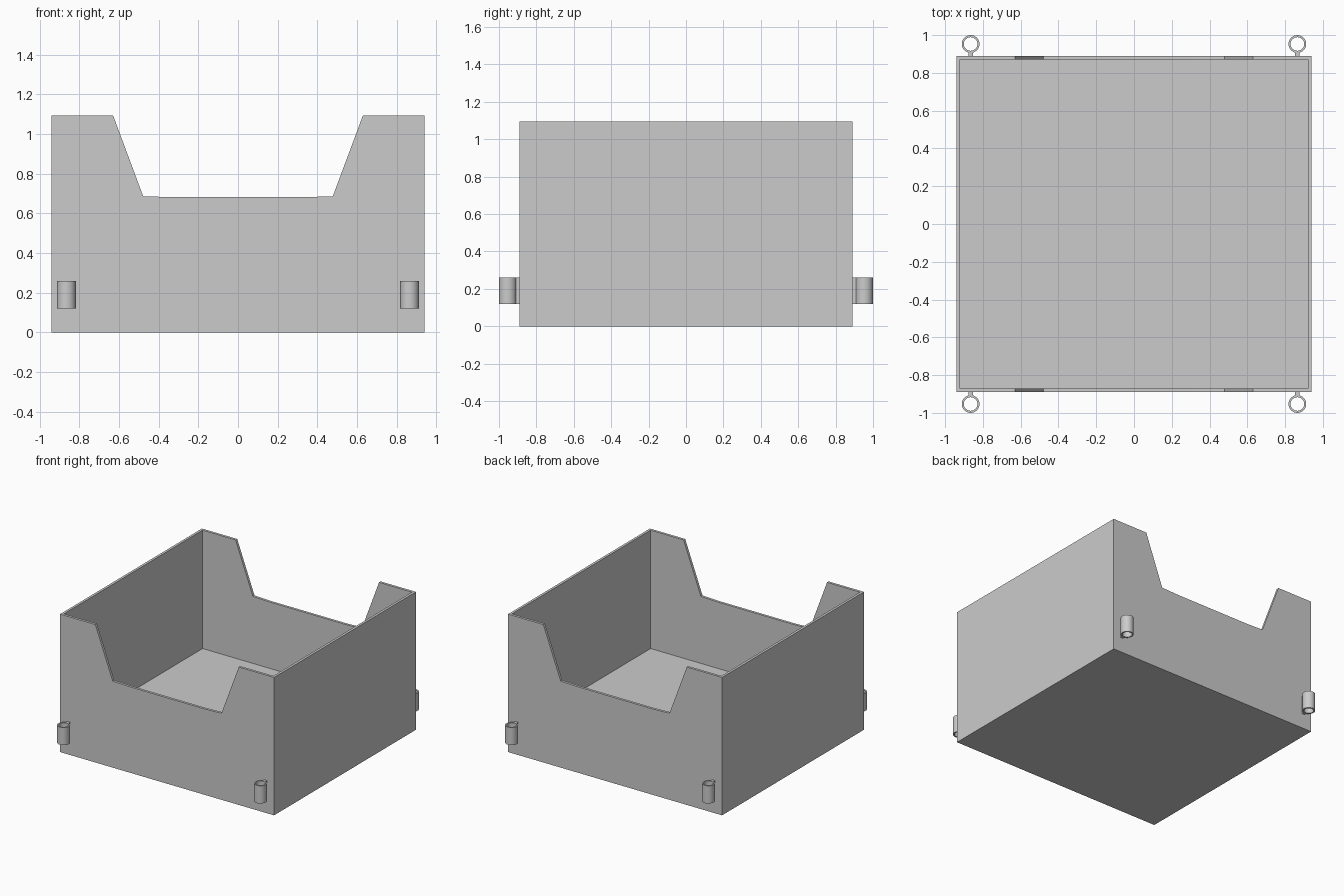
import bpy, bmesh, math

old = bpy.data.objects.get("Cube")
if old:
    bpy.data.objects.remove(old, do_unlink=True)

HX, HY, H = 0.94, 0.89, 1.095   # half width, half depth, height
WALL, FLOOR = 0.02, 0.155
RING_X, RING_Y = 0.865, 0.953
RING_OUT, RING_IN = 0.047, 0.036
RING_Z0, RING_Z1 = 0.12, 0.26

grey = bpy.data.materials.new("plain grey")
grey.use_nodes = True
colour = (0.6, 0.6, 0.6, 1)
grey.diffuse_color = colour
grey.node_tree.nodes["Principled BSDF"].inputs["Base Color"].default_value = colour


def finish(name, bm):
    bmesh.ops.recalc_face_normals(bm, faces=bm.faces)
    mesh = bpy.data.meshes.new(name)
    bm.to_mesh(mesh)
    bm.free()
    mesh.materials.append(grey)
    obj = bpy.data.objects.new(name, mesh)
    bpy.context.collection.objects.link(obj)
    return obj


def box(bm, x0, x1, y0, y1, z0, z1):
    made = bmesh.ops.create_cube(bm, size=1)["verts"]
    for v in made:
        v.co = ((x0 + x1) / 2 + v.co.x * (x1 - x0),
                (y0 + y1) / 2 + v.co.y * (y1 - y0),
                (z0 + z1) / 2 + v.co.z * (z1 - z0))


def prism(bm, outline, y0, y1):
    face = bm.faces.new([bm.verts.new((x, y0, z)) for x, z in outline])
    made = bmesh.ops.extrude_face_region(bm, geom=[face])["geom"]
    verts = [g for g in made if isinstance(g, bmesh.types.BMVert)]
    bmesh.ops.translate(bm, verts=verts, vec=(0, y1 - y0, 0))


# Open box: hollowed block with a notch cut through front and back
bm = bmesh.new()
box(bm, -HX, HX, -HY, HY, 0, H)
body = finish("open_box", bm)

bm = bmesh.new()
box(bm, WALL - HX, HX - WALL, WALL - HY, HY - WALL, FLOOR, H + 0.5)
hollow = finish("hollow_cutter", bm)

half = [(0.33, 0.682), (0.478, 0.687), (0.63, H), (0.63, H + 0.3)]
bm = bmesh.new()
prism(bm, half + [(-x, z) for x, z in reversed(half)], -1.2, 1.2)
notch = finish("notch_cutter", bm)

for cutter in (hollow, notch):
    cut = body.modifiers.new(cutter.name, "BOOLEAN")
    cut.operation = "DIFFERENCE"
    cut.solver = "EXACT"
    cut.object = cutter

# Bake the cuts and drop the cutters
bpy.context.view_layer.update()
baked = bpy.data.meshes.new_from_object(body.evaluated_get(bpy.context.evaluated_depsgraph_get()))
body.modifiers.clear()
body.data = baked
for cutter in (hollow, notch):
    bpy.data.objects.remove(cutter, do_unlink=True)


# Hinge ring: upright tube joined to the wall by a thin tab
def hinge_ring(name, sx, sy):
    bm = bmesh.new()
    n = 32
    loops = []
    for r, z in ((RING_OUT, RING_Z0), (RING_OUT, RING_Z1),
                 (RING_IN, RING_Z1), (RING_IN, RING_Z0)):
        loops.append([bm.verts.new((sx * RING_X + r * math.cos(math.tau * i / n),
                                    sy * RING_Y + r * math.sin(math.tau * i / n), z))
                      for i in range(n)])
    for k in range(4):
        a, b = loops[k], loops[(k + 1) % 4]
        for i in range(n):
            j = (i + 1) % n
            bm.faces.new((a[i], a[j], b[j], b[i]))
    ya, yb = sorted((sy * (HY - 0.005), sy * (RING_Y - RING_OUT + 0.004)))
    box(bm, sx * RING_X - 0.012, sx * RING_X + 0.012, ya, yb, RING_Z0, RING_Z1)
    obj = finish(name, bm)
    bpy.ops.object.select_all(action="DESELECT")
    obj.select_set(True)
    bpy.context.view_layer.objects.active = obj
    bpy.ops.object.shade_smooth_by_angle(angle=math.radians(35))


for side, sx in (("left", 1), ("right", -1)):
    for end, sy in (("front", -1), ("back", 1)):
        hinge_ring(f"{end}_{side}_hinge_ring", sx, sy)
